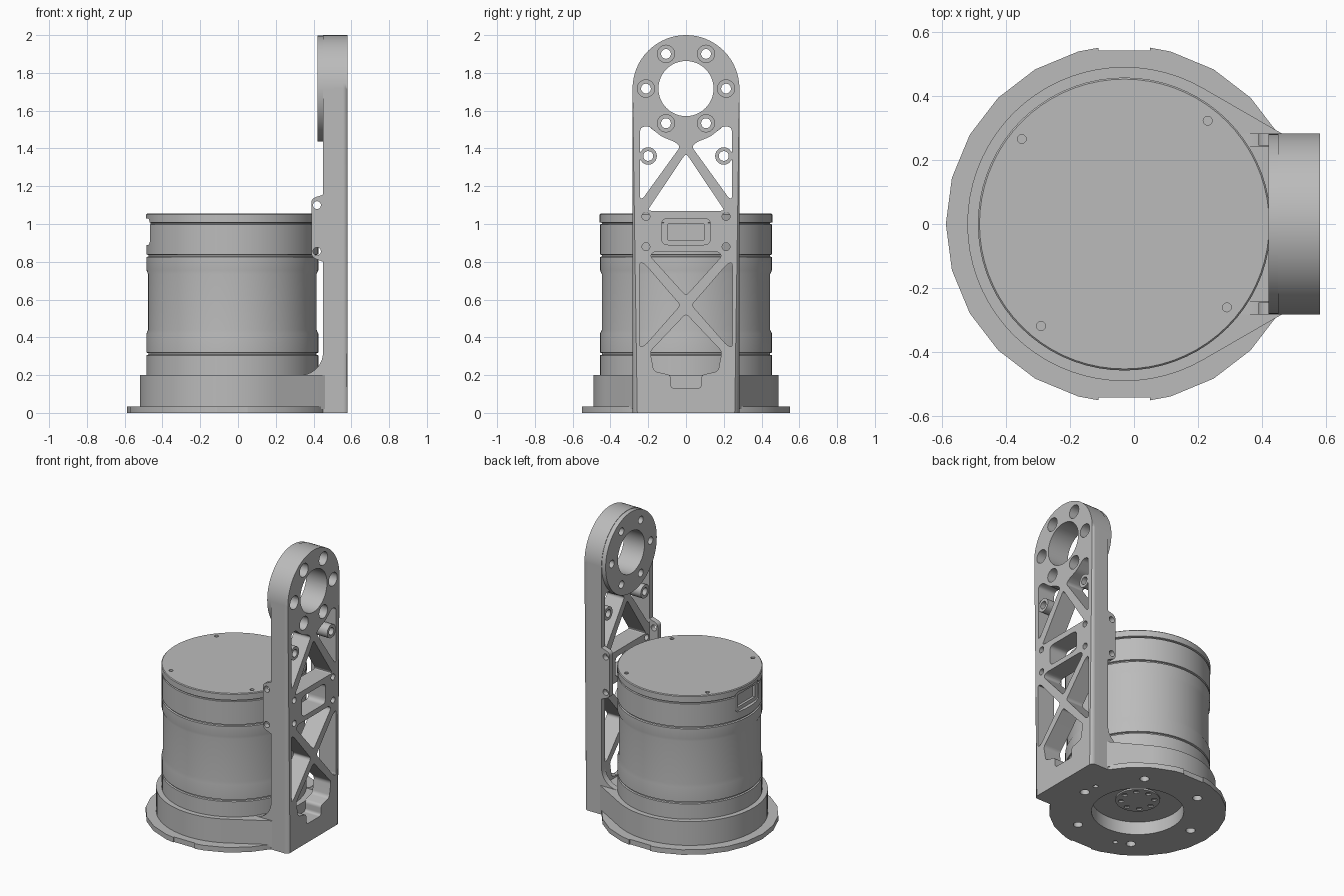
import bpy, bmesh, math
from mathutils import Vector

cube = bpy.data.objects.get("Cube")
if cube:
    bpy.data.objects.remove(cube, do_unlink=True)

grey = bpy.data.materials.new("machined_grey")
grey.use_nodes = True
grey.diffuse_color = (0.5, 0.5, 0.5, 1)
grey.node_tree.nodes["Principled BSDF"].inputs["Base Color"].default_value = (0.5, 0.5, 0.5, 1)

CX = -0.03          # drum axis
HEAD_Z = 1.717      # centre of the arm's round head
ARM_W = 0.283       # arm half width


def circle(cx, cy, r, n=32):
    return [(cx + r * math.cos(math.tau * i / n), cy + r * math.sin(math.tau * i / n)) for i in range(n)]


def rounded(pts, r):
    """Polygon with its corners rounded off."""
    out = []
    for i, p in enumerate(pts):
        p, a, b = Vector(p), Vector(pts[i - 1]), Vector(pts[(i + 1) % len(pts)])
        s = p + (a - p).normalized() * min(r, (a - p).length * 0.45)
        e = p + (b - p).normalized() * min(r, (b - p).length * 0.45)
        for k in range(5):
            t = k / 4
            out.append(tuple(s * (1 - t) ** 2 + p * 2 * t * (1 - t) + e * t * t))
    return out


def rect(u0, u1, v0, v1):
    return [(u0, v0), (u1, v0), (u1, v1), (u0, v1)]


def prism(bm, axis, pts, lo, hi):
    """Extrude a 2D outline along an axis."""
    place = {"x": lambda u, v, t: (t, u, v),
             "y": lambda u, v, t: (u, t, v),
             "z": lambda u, v, t: (u, v, t)}[axis]
    a = [bm.verts.new(place(u, v, lo)) for u, v in pts]
    b = [bm.verts.new(place(u, v, hi)) for u, v in pts]
    bm.faces.new(a)
    bm.faces.new(b)
    for i in range(len(a)):
        j = (i + 1) % len(a)
        bm.faces.new((a[i], a[j], b[j], b[i]))


def make(name, bm):
    bmesh.ops.recalc_face_normals(bm, faces=bm.faces[:])
    mesh = bpy.data.meshes.new(name)
    bm.to_mesh(mesh)
    bm.free()
    mesh.materials.append(grey)
    ob = bpy.data.objects.new(name, mesh)
    bpy.context.collection.objects.link(ob)
    return ob


def solid(name, *shapes):
    bm = bmesh.new()
    for s in shapes:
        prism(bm, *s)
    return make(name, bm)


def cutter(name, *shapes):
    ob = solid(name, *shapes)
    ob.hide_render = True
    return ob


def finish(ob, *cutters):
    """Cut the holes, then smooth the curved faces."""
    bpy.ops.object.select_all(action="DESELECT")
    ob.select_set(True)
    bpy.context.view_layer.objects.active = ob
    for c in cutters:
        m = ob.modifiers.new("cut", "BOOLEAN")
        m.operation, m.solver, m.object = "DIFFERENCE", "EXACT", c
        bpy.ops.object.modifier_apply(modifier=m.name)
    bpy.ops.object.shade_smooth_by_angle(angle=math.radians(30))
    w = ob.modifiers.new("normals", "WEIGHTED_NORMAL")
    w.keep_sharp = True
    bpy.ops.object.modifier_apply(modifier=w.name)


# Drum, turned from its half profile
profile = [(0, 0.15), (0.455, 0.15), (0.455, 0.305), (0.445, 0.308), (0.445, 0.316), (0.455, 0.319),
           (0.455, 0.42), (0.446, 0.44), (0.446, 0.735), (0.455, 0.755), (0.455, 0.825), (0.445, 0.828),
           (0.445, 0.836), (0.455, 0.839), (0.455, 0.998), (0.445, 1.0), (0.445, 1.006), (0.457, 1.009),
           (0.457, 1.05), (0.452, 1.055), (0, 1.055)]
bm = bmesh.new()
verts = [bm.verts.new((CX + r, 0, z)) for r, z in profile]
edges = [bm.edges.new(p) for p in zip(verts, verts[1:])]
bmesh.ops.spin(bm, geom=verts + edges, cent=(CX, 0, 0), axis=(0, 0, 1), angle=math.tau, steps=72)
bmesh.ops.remove_doubles(bm, verts=bm.verts[:], dist=0.0005)
drum = make("drum", bm)

# Ports on opposite sides of the drum, and screw holes in its lid
port = rounded(rect(-0.13, 0.13, 0.89, 1.03), 0.035)
pocket = rect(-0.095, 0.095, 0.915, 1.0)
ports = cutter("port_cutter", *[("x", port, CX + s * 0.432, CX + s * 0.6) for s in (-1, 1)])
pockets = cutter("pocket_cutter", *[("x", pocket, CX + s * 0.415, CX + s * 0.6) for s in (-1, 1)])
screws = cutter("screw_cutter", *[("z", circle(x, y, 0.014, 12), 1.03, 1.2) for x, y in
                                  ((-0.35, 0.265), (0.23, 0.322), (0.29, -0.26), (-0.29, -0.318))])
finish(drum, ports, pockets, screws)

# Base flange, a faceted disc with a notch at the front and back
quarter = [(0.557 * math.cos(math.radians(a)), 0.557 * math.sin(math.radians(a))) for a in range(0, 90, 15)]
quarter += [(0.08, 0.55), (0.08, 0.542)]
top = quarter + [(-x, y) for x, y in reversed(quarter)]
flange_pts = [(CX + x, y) for x, y in top + [(-x, -y) for x, y in top[1:-1]]]
flange = solid("base_flange", ("z", flange_pts, 0, 0.035))

# Cup around the drum, drawn out to meet the arm
arc = [math.radians(a) for a in range(60, 301, 5)]
cup_pts = [(CX + 0.49 * math.cos(a), 0.49 * math.sin(a)) for a in arc] + [(0.46, -ARM_W), (0.46, ARM_W)]
cup = solid("base_cup", ("z", cup_pts, 0.02, 0.2))

# Recess and bolt holes in the underside
under = [("z", circle(CX, 0, 0.29, 48), -0.1, 0.09)]
for az, r in [(-4 + 60 * k, 0.03) for k in range(6)] + [(10, 0.016), (-110, 0.016)]:
    a = math.radians(az)
    under.append(("z", circle(CX + 0.41 * math.cos(a), 0.41 * math.sin(a), r, 20), -0.1, 0.07))
underside = cutter("underside_cutter", *under)
finish(flange, underside)
finish(cup, underside)

hub = solid("underside_hub", ("z", circle(CX, 0, 0.14, 40), 0.08, 0.1))
hub_holes = cutter("hub_cutter", *[("z", circle(CX + x, y, 0.018, 12), 0, 0.09) for x, y in circle(0, 0, 0.105, 8)])
finish(hub, hub_holes)

# Arm body with rounded outer edges
arch = [(ARM_W * math.cos(math.pi * i / 32), HEAD_Z + ARM_W * math.sin(math.pi * i / 32)) for i in range(33)]
bm = bmesh.new()
prism(bm, "x", [(-ARM_W, 0), (ARM_W, 0)] + arch, 0.45, 0.58)
rim = [e for e in bm.edges if all(v.co.x > 0.57 for v in e.verts) and max(v.co.z for v in e.verts) > 0.1]
bmesh.ops.bevel(bm, geom=rim, offset=0.025, segments=3, profile=0.5, affect="EDGES")
arm = make("arm", bm)

# Truss openings through the arm
side_low = [(-0.245, 0.345), (-0.215, 0.36), (-0.03, 0.57), (-0.215, 0.785), (-0.245, 0.8)]
side_high = [(-0.243, 1.13), (-0.225, 1.14), (-0.03, 1.41), (-0.06, 1.435), (-0.13, 1.463),
             (-0.2, 1.52), (-0.243, 1.51)]
openings = [[(-0.17, 0.855), (0.17, 0.855), (0.19, 0.83), (0, 0.62), (-0.19, 0.83)],
            [(0, 0.525), (0.19, 0.325), (0.17, 0.22), (0.08, 0.2), (0.08, 0.13),
             (-0.08, 0.13), (-0.08, 0.2), (-0.17, 0.22), (-0.19, 0.325)],
            [(-0.205, 1.07), (0.205, 1.07), (0, 1.375)]]
for s in (side_low, side_high):
    openings += [s, [(-u, v) for u, v in s]]
truss = cutter("truss_cutter", ("x", port, 0.3, 0.7), *[("x", rounded(o, 0.02), 0.3, 0.7) for o in openings])

# Head bore, bolt circle and small fixing holes
bolts = circle(0, HEAD_Z, 0.212, 6)
fixings = [(s * 0.212, z) for s in (-1, 1) for z in (0.88, 1.04)]
bosses = [(s * 0.2, 1.36) for s in (-1, 1)]
holes = cutter("hole_cutter", ("x", circle(0, HEAD_Z, 0.146, 48), 0.3, 0.7),
               *[("x", circle(u, v, 0.026, 20), 0.3, 0.7) for u, v in bolts + bosses],
               *[("x", circle(u, v, 0.021, 16), 0.3, 0.7) for u, v in fixings])
counterbores = cutter("counterbore_cutter", *[("x", circle(u, v, 0.046, 24), 0.48, 0.7) for u, v in bolts])
finish(arm, truss, holes, counterbores)

# Round pad on the inner side of the head
pad = solid("head_pad", ("x", circle(0, HEAD_Z, 0.28, 64), 0.42, 0.452))
finish(pad, holes)

# Bolt bosses in the upper truss
for side, (u, v) in zip(("right", "left"), bosses):
    boss = solid("truss_boss_" + side, ("x", circle(u, v, 0.046, 24), 0.455, 0.576))
    finish(boss, holes)

# Tabs and root fillets on both rails of the arm
tab_pts = rounded([(0.46, 0.795), (0.45, 0.8), (0.388, 0.825), (0.388, 1.135), (0.45, 1.155), (0.46, 1.16)], 0.025)
tab_holes = cutter("tab_cutter", *[("y", circle(0.418, z, 0.021, 20), -0.5, 0.5) for z in (0.855, 1.1)])
fillet_pts = [(0.33 + 0.12 * math.sin(a), 0.32 - 0.12 * math.cos(a))
              for a in (math.pi / 2 * i / 10 for i in range(11))] + [(0.46, 0.32), (0.46, 0.18), (0.33, 0.18)]
for side, s in (("front", -1), ("back", 1)):
    tab = solid("rail_tab_" + side, ("y", tab_pts, s * 0.245, s * 0.282))
    finish(tab, tab_holes)
    fillet = solid("root_fillet_" + side, ("y", fillet_pts, s * 0.24, s * 0.282))
    finish(fillet)

# Cutters are no longer needed once applied
for ob in [o for o in bpy.data.objects if o.name.endswith("_cutter")]:
    bpy.data.objects.remove(ob, do_unlink=True)
